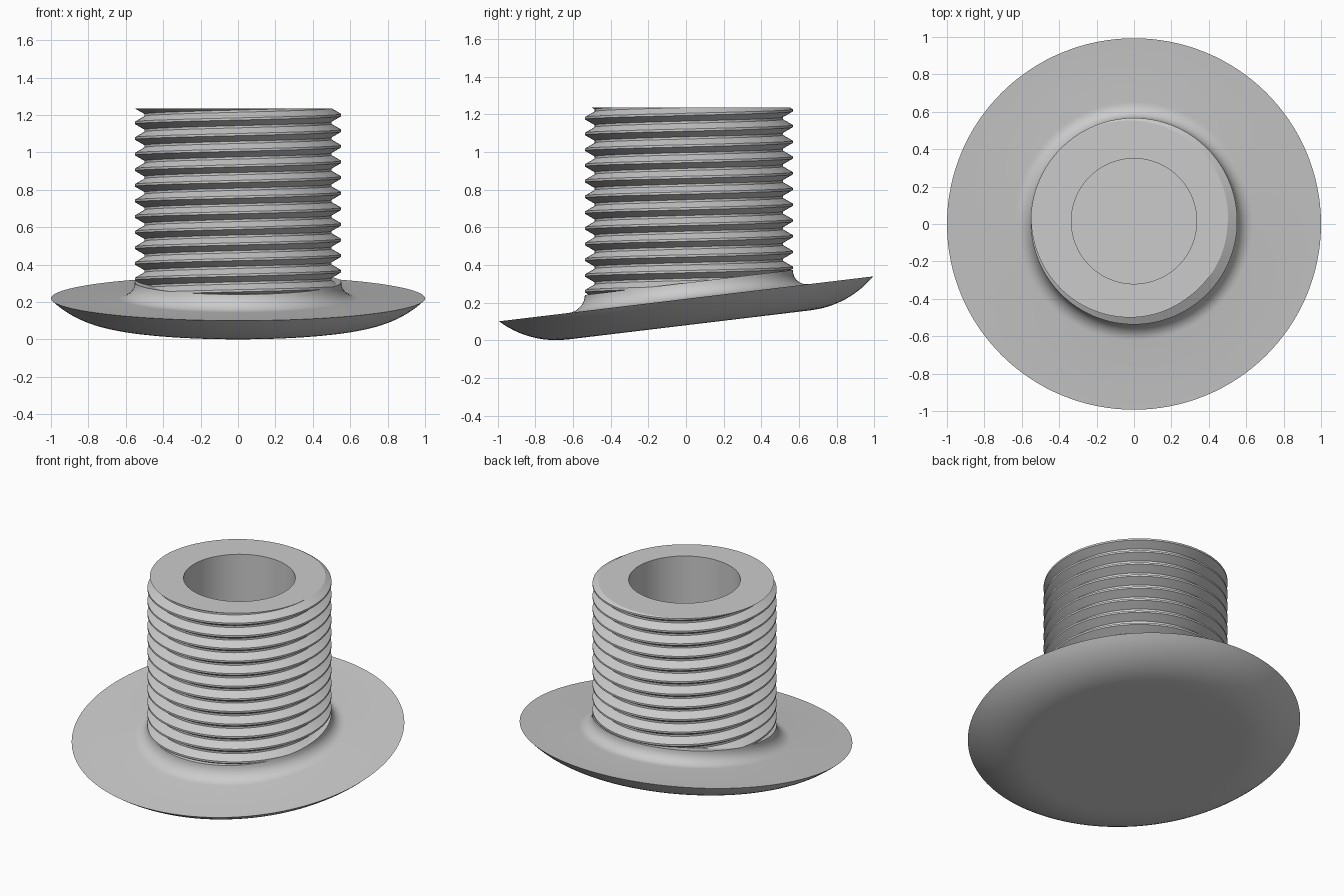
import bpy, bmesh, math
from mathutils import Vector

if "Cube" in bpy.data.objects:
    bpy.data.objects.remove(bpy.data.objects["Cube"])

SLOPE = 0.12          # tilt of the flange, rising to the back
MID = 0.22            # flange height at the centre
AXIS_Y = 0.015        # stem axis
TOP = 1.235
PITCH = 0.0835
CREST, ROOT, BORE = 0.552, 0.5, 0.335
FLOOR = 0.35
STEPS = 128

steel = bpy.data.materials.new("plain grey")
steel.use_nodes = True
steel.diffuse_color = (0.6, 0.6, 0.6, 1)
steel.node_tree.nodes["Principled BSDF"].inputs["Base Color"].default_value = (0.6, 0.6, 0.6, 1)


def finish(bm, name):
    bmesh.ops.recalc_face_normals(bm, faces=bm.faces)
    mesh = bpy.data.meshes.new(name)
    bm.to_mesh(mesh)
    bm.free()
    mesh.materials.append(steel)
    obj = bpy.data.objects.new(name, mesh)
    bpy.context.collection.objects.link(obj)
    bpy.ops.object.select_all(action='DESELECT')
    obj.select_set(True)
    bpy.context.view_layer.objects.active = obj
    bpy.ops.object.shade_smooth_by_angle(angle=math.radians(30))
    return obj


def tilted_ring(bm, r, h, cy, ry):
    """Ring lying parallel to the flange, h above its top plane."""
    ring = []
    for i in range(STEPS):
        a = math.tau * i / STEPS
        y = cy + ry * math.sin(a)
        ring.append(bm.verts.new((r * math.cos(a), y, MID + SLOPE * y + h)))
    return ring


# Flange: flat top, fillet up to the stem, rounded underside
bm = bmesh.new()
rings = [tilted_ring(bm, 0.48, 0.085, AXIS_Y, 0.48)]
fillet = 0.085
for i in range(9):
    a = math.pi / 2 * i / 8
    r = CREST + fillet * (1 - math.cos(a))
    rings.append(tilted_ring(bm, r, fillet * (1 - math.sin(a)), AXIS_Y, r))
rings.append(tilted_ring(bm, 1, 0, 0, 0.993))
flat, thick = 0.65, 0.14
arc = ((1 - flat) ** 2 + thick ** 2) / (2 * thick)
sweep = math.asin((1 - flat) / arc)
for i in range(1, 13):
    a = sweep * (1 - i / 12)
    r = flat + arc * math.sin(a)
    h = arc * (1 - math.cos(a)) - thick
    rings.append(tilted_ring(bm, r, h, -h * SLOPE, r * 0.993))
for lower, upper in zip(rings, rings[1:]):
    for i in range(STEPS):
        j = (i + 1) % STEPS
        bm.faces.new((lower[i], lower[j], upper[j], upper[i]))
bm.faces.new(rings[0])
bm.faces.new(rings[-1])
finish(bm, "tilted_flange")

# Threaded stem: a swept right-hand helix, trimmed at both ends
bm = bmesh.new()
profile = [(CREST, -0.07), (CREST, 0.07), (ROOT, 0.43), (ROOT, 0.57), (CREST, 0.93)]
turns = 15
start = 1.2 - 13 * PITCH
sections = []
for i in range(turns * STEPS + 1):
    a = math.tau * i / STEPS
    base = start + PITCH * i / STEPS
    sections.append([bm.verts.new((r * math.cos(a), AXIS_Y + r * math.sin(a), base + PITCH * t))
                     for r, t in profile])
for s, t in zip(sections, sections[1:]):
    for j in range(len(profile) - 1):
        bm.faces.new((s[j], t[j], t[j + 1], s[j + 1]))
bmesh.ops.remove_doubles(bm, verts=bm.verts, dist=0.0001)


def trim(point, normal):
    bmesh.ops.bisect_plane(bm, geom=bm.verts[:] + bm.edges[:] + bm.faces[:], dist=1e-6,
                           plane_co=point, plane_no=normal, clear_outer=True)


trim(Vector((0, 0, TOP)), Vector((0, 0, 1)))
trim(Vector((0, 0, MID + 0.075)), Vector((0, SLOPE, -1)))


def extrude_rim(edges):
    made = bmesh.ops.extrude_edge_only(bm, edges=edges)["geom"]
    verts = [g for g in made if isinstance(g, bmesh.types.BMVert)]
    rim = [g for g in made if isinstance(g, bmesh.types.BMEdge)
           and all(v in verts for v in g.verts)]
    return verts, rim


# Flat end and blind bore
rim = [e for e in bm.edges if e.is_boundary and all(abs(v.co.z - TOP) < 1e-4 for v in e.verts)]
verts, rim = extrude_rim(rim)
for v in verts:
    a = math.atan2(v.co.y - AXIS_Y, v.co.x)
    v.co = (BORE * math.cos(a), AXIS_Y + BORE * math.sin(a), TOP)
verts, rim = extrude_rim(rim)
for v in verts:
    v.co.z = FLOOR
bmesh.ops.contextual_create(bm, geom=rim)
finish(bm, "threaded_stem")
